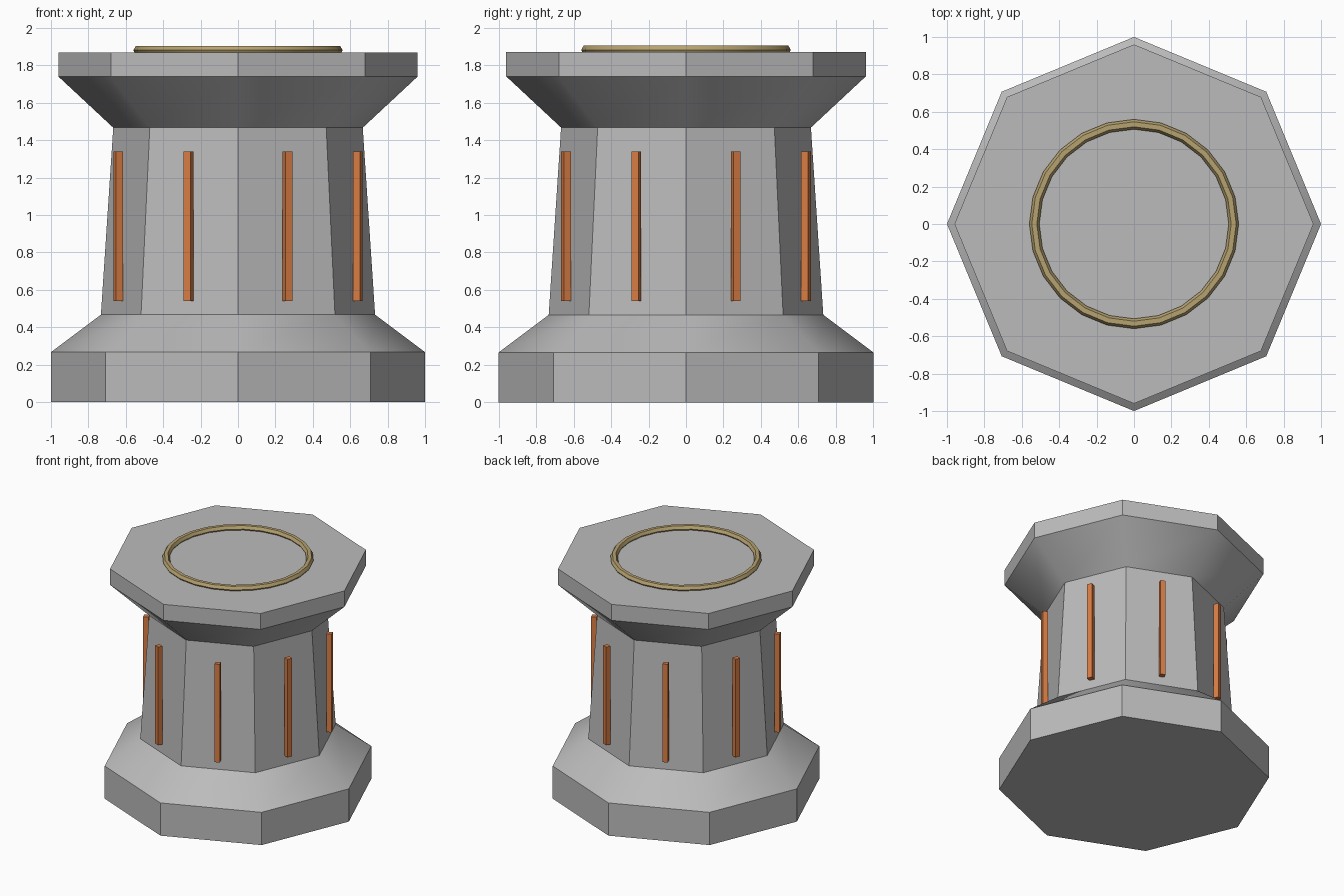
import bpy, bmesh, math
from mathutils import Matrix

if "Cube" in bpy.data.objects:
    bpy.data.objects.remove(bpy.data.objects["Cube"])


def material(name, rgb):
    m = bpy.data.materials.new(name)
    m.diffuse_color = (*rgb, 1)
    m.use_nodes = True
    m.node_tree.nodes["Principled BSDF"].inputs["Base Color"].default_value = m.diffuse_color
    return m


stone = material("grey stone", (0.50, 0.50, 0.50))
copper = material("orange copper", (0.69, 0.205, 0.058))
brass = material("dull brass", (0.47, 0.36, 0.16))


def finish(name, bm, mat):
    bmesh.ops.recalc_face_normals(bm, faces=bm.faces)
    mesh = bpy.data.meshes.new(name)
    bm.to_mesh(mesh)
    bm.free()
    mesh.materials.append(mat)
    ob = bpy.data.objects.new(name, mesh)
    bpy.context.collection.objects.link(ob)
    bpy.ops.object.select_all(action='DESELECT')
    ob.select_set(True)
    bpy.context.view_layer.objects.active = ob
    bpy.ops.object.shade_smooth_by_angle(angle=math.radians(35))
    return ob


def loft(bm, profile, sides, closed):
    """Turn a (radius, z) profile around the z axis."""
    rings = [[bm.verts.new((r * math.cos(2 * math.pi * i / sides),
                            r * math.sin(2 * math.pi * i / sides), z))
              for i in range(sides)] for r, z in profile]
    pairs = list(zip(rings, rings[1:]))
    if closed:
        pairs.append((rings[-1], rings[0]))
    else:
        bm.faces.new(rings[0])
        bm.faces.new(rings[-1])
    for a, b in pairs:
        for i in range(sides):
            j = (i + 1) % sides
            bm.faces.new((a[i], a[j], b[j], b[i]))


# Octagonal pedestal: plinth, tapered column, flared cap
bm = bmesh.new()
loft(bm, [(1, 0), (1, 0.267), (0.733, 0.467), (0.667, 1.467),
          (0.96, 1.74), (0.96, 1.87)], 8, False)
finish("pedestal", bm, stone)

# Raised ring on the cap
bm = bmesh.new()
loft(bm, [(0.533 + 0.0267 * math.cos(k * math.pi / 3),
           1.881 + 0.0267 * math.sin(k * math.pi / 3)) for k in range(6)],
     24, True)
finish("top_ring", bm, brass)

# One upright bar on each column face
for k in range(8):
    bm = bmesh.new()
    bmesh.ops.create_cube(bm, size=1, matrix=(
        Matrix.Rotation(math.radians(22.5 + 45 * k), 4, 'Z')
        @ Matrix.Translation((0.693, 0, 0.94))
        @ Matrix.Diagonal((0.04, 0.04, 0.8, 1))))
    finish(f"column_bar_{k + 1}", bm, copper)
